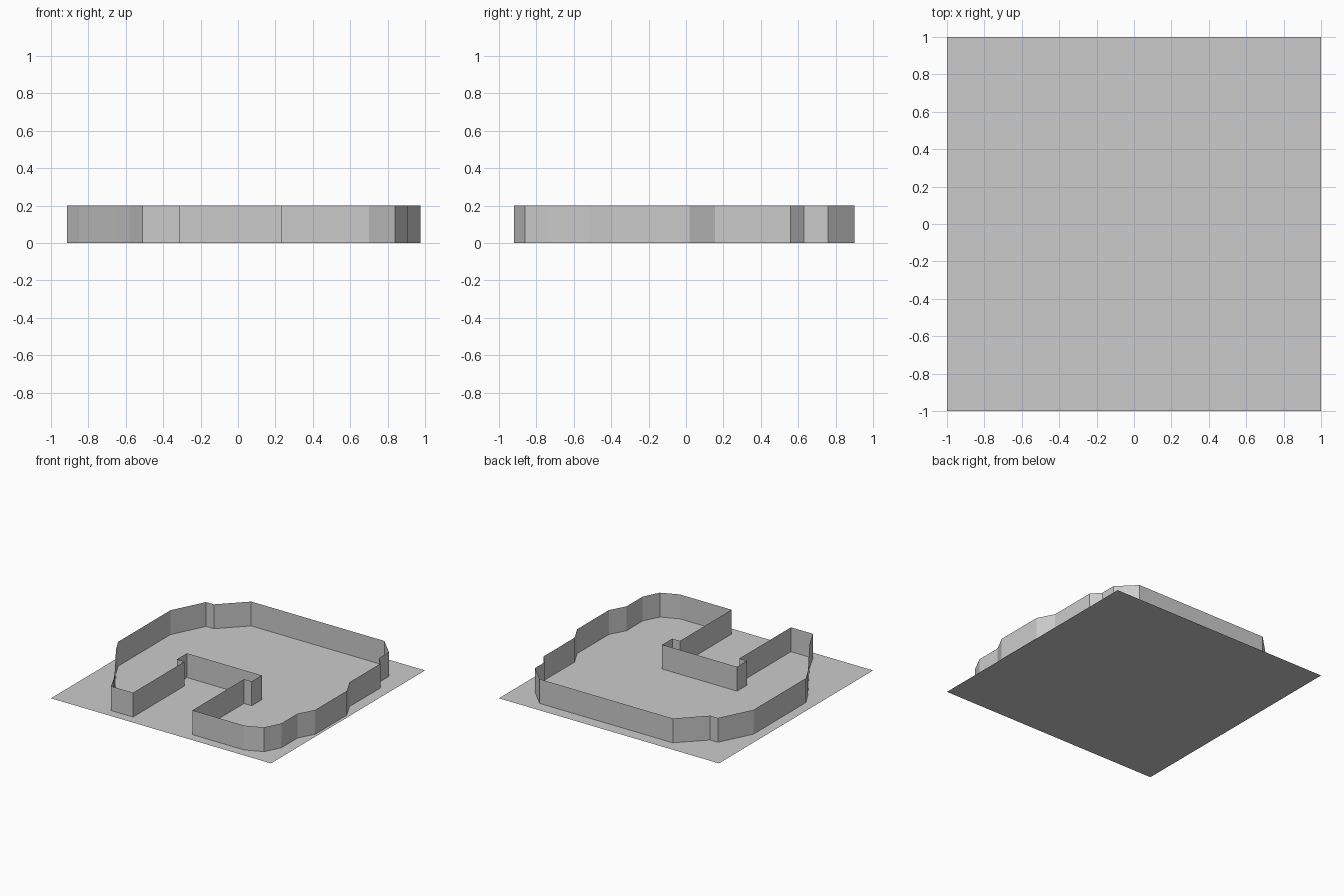
import bpy
import bmesh

cube = bpy.data.objects.get("Cube")
if cube:
    bpy.data.objects.remove(cube, do_unlink=True)

WALL_HEIGHT = 0.2

grey = bpy.data.materials.new("light grey")
grey.use_nodes = True
colour = (0.6, 0.6, 0.6, 1)
grey.diffuse_color = colour
grey.node_tree.nodes["Principled BSDF"].inputs["Base Color"].default_value = colour


def make_object(name, bm):
    mesh = bpy.data.meshes.new(name)
    bm.to_mesh(mesh)
    bm.free()
    mesh.materials.append(grey)
    obj = bpy.data.objects.new(name, mesh)
    bpy.context.collection.objects.link(obj)
    return obj


def wall_ribbon(name, outline, height):
    """Closed thin wall standing on a counter-clockwise outline."""
    bm = bmesh.new()
    low = [bm.verts.new((x, y, 0)) for x, y in outline]
    high = [bm.verts.new((x, y, height)) for x, y in outline]
    for i in range(len(outline)):
        j = (i + 1) % len(outline)
        bm.faces.new((low[i], low[j], high[j], high[i]))
    return make_object(name, bm)


# Flat square ground sheet
bm = bmesh.new()
bmesh.ops.create_grid(bm, x_segments=1, y_segments=1, size=1)
make_object("ground_sheet", bm)

# Notch cut into the front, from left to right
front_notch = [(-0.51, -0.92), (-0.31, -0.92), (-0.31, -0.25), (-0.38, -0.25),
               (-0.38, -0.12), (0.3, -0.12), (0.3, -0.25), (0.23, -0.25),
               (0.23, -0.92), (0.7, -0.92)]
# Uneven +x side, from front to back
left_side = [(0.84, -0.86), (0.905, -0.73), (0.905, -0.52), (0.975, -0.39),
             (0.975, 0.02), (0.905, 0.155), (0.905, 0.56), (0.84, 0.63),
             (0.84, 0.76), (0.7, 0.9)]
# Back and -x side, from back to front
right_side = [(-0.51, 0.9), (-0.71, 0.7), (-0.78, 0.7), (-0.915, 0.43),
              (-0.915, -0.25), (-0.85, -0.37), (-0.65, -0.67), (-0.58, -0.78)]

wall_ribbon("boundary_wall", front_notch + left_side + right_side, WALL_HEIGHT)
